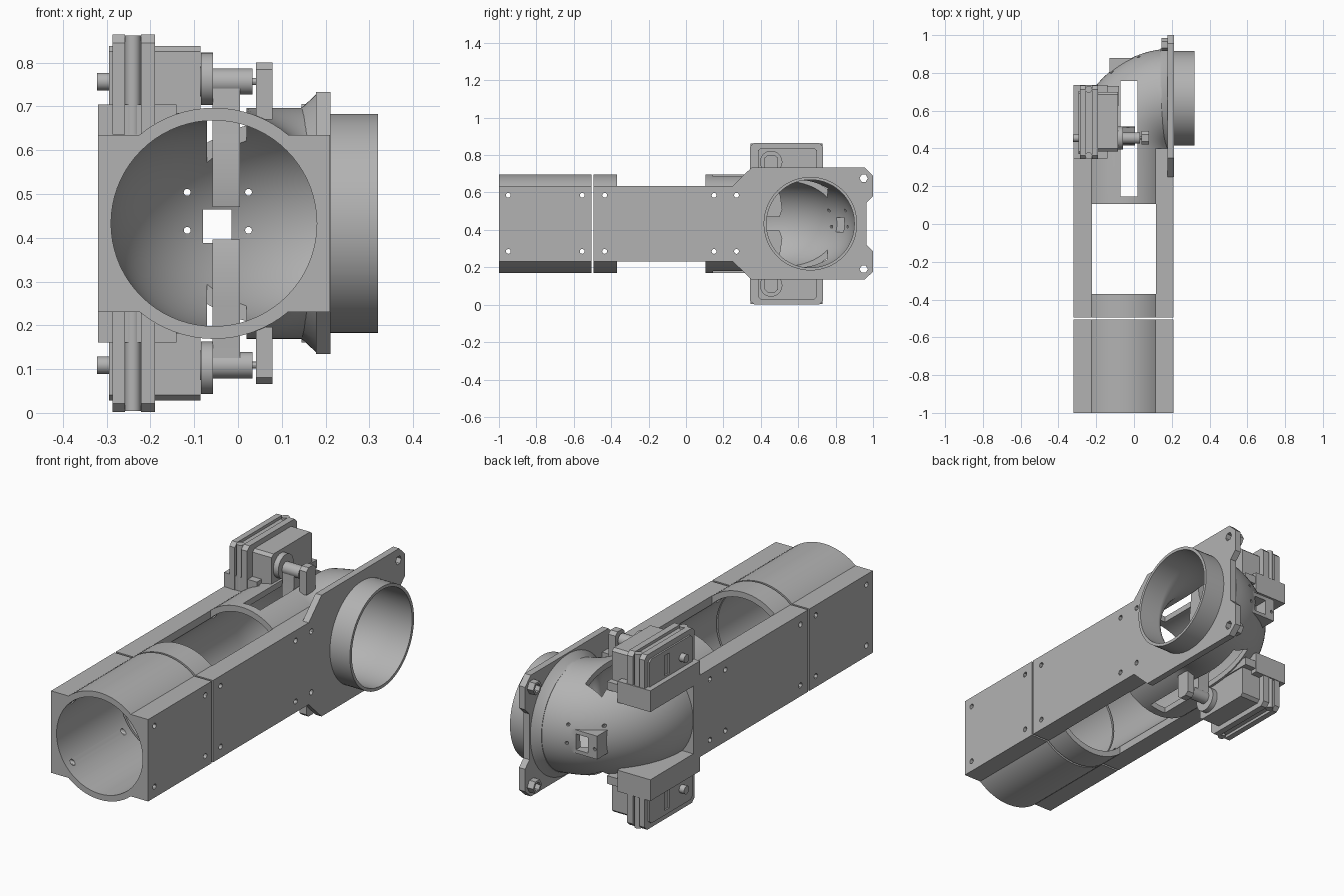
import bpy, bmesh, math
from mathutils import Vector

if "Cube" in bpy.data.objects:
    bpy.data.objects.remove(bpy.data.objects["Cube"])

CX, CZ = -0.055, 0.433            # tube axis
R_OUT, R_IN, BEND = 0.264, 0.235, 0.265
OUT_Y = 0.665                     # outlet axis

grey = bpy.data.materials.new("plain grey")
grey.use_nodes = True
colour = (0.45, 0.45, 0.45, 1)
grey.diffuse_color = colour
grey.node_tree.nodes["Principled BSDF"].inputs["Base Color"].default_value = colour


def loft(name, rings):
    """Closed solid skinned through rings of points."""
    bm = bmesh.new()
    loops = [[bm.verts.new(p) for p in ring] for ring in rings]
    n = len(loops[0])
    for a, b in zip(loops, loops[1:]):
        for i in range(n):
            j = (i + 1) % n
            bm.faces.new((a[i], a[j], b[j], b[i]))
    bm.faces.new(loops[0])
    bm.faces.new(loops[-1])
    bmesh.ops.recalc_face_normals(bm, faces=bm.faces)
    mesh = bpy.data.meshes.new(name)
    bm.to_mesh(mesh)
    bm.free()
    mesh.materials.append(grey)
    ob = bpy.data.objects.new(name, mesh)
    bpy.context.collection.objects.link(ob)
    return ob


def place(axis, p, t):
    u, v = p
    return Vector({"x": (t, u, v), "y": (u, t, v), "z": (u, v, t)}[axis])


def prism(name, pts, axis, a, b):
    return loft(name, [[place(axis, p, t) for p in pts] for t in (a, b)])


def box(name, x, y, z):
    return prism(name, [(x[0], y[0]), (x[1], y[0]), (x[1], y[1]), (x[0], y[1])], "z", *z)


def circle(c, r, n=32):
    return [(c[0] + r * math.cos(math.tau * i / n), c[1] + r * math.sin(math.tau * i / n))
            for i in range(n)]


def rod(name, axis, c, r, a, b, n=32):
    return prism(name, circle(c, r, n), axis, a, b)


def pipe(name, r, y_start, x_end, n=72, steps=24):
    """Round bar running along y, then bending to +x."""
    centre = Vector((CX + BEND, OUT_Y - BEND, CZ))
    stations = [(Vector((CX, y_start, CZ)), Vector((-1, 0, 0)))]
    for i in range(steps + 1):
        t = math.pi / 2 * i / steps
        side = Vector((-math.cos(t), math.sin(t), 0))
        stations.append((centre + side * BEND, side))
    stations.append((Vector((x_end, OUT_Y, CZ)), Vector((0, 1, 0))))
    return loft(name, [[c + side * u + Vector((0, 0, v)) for u, v in circle((0, 0), r, n)]
                       for c, side in stations])


def combine(ob, others, operation):
    for other in others:
        mod = ob.modifiers.new("bool", "BOOLEAN")
        mod.object, mod.operation, mod.solver = other, operation, "EXACT"
        dg = bpy.context.evaluated_depsgraph_get()
        mesh = bpy.data.meshes.new_from_object(ob.evaluated_get(dg))
        ob.modifiers.clear()
        ob.data = mesh
        bpy.data.objects.remove(other)


def flip(z, s):
    """Mirror a height about the tube axis for the lower set."""
    return CZ + s * (z - CZ)


def wall_holes(ys):
    return [rod("hole", "x", (y, z), 0.013, -0.4, 0.4, 12) for y in ys for z in (0.285, 0.585)]


BLOCK_X, BLOCK_Z = (-0.32, 0.21), (0.231, 0.635)

# Front inlet section
inlet = box("inlet_section", BLOCK_X, (-1, -0.505), BLOCK_Z)
combine(inlet, [rod("t", "y", (CX, CZ), R_OUT, -1, -0.505, 72)], "UNION")
combine(inlet, [rod("c", "y", (CX, CZ), R_IN, -1.1, -0.4, 72)] + wall_holes((-0.95, -0.555)),
        "DIFFERENCE")

# Rear housing with open window, elbow and outlet plate
housing = box("elbow_housing", BLOCK_X, (-0.495, 0.4), BLOCK_Z)
combine(housing, [box("c", (CX - 0.168, CX + 0.172), (-0.37, 0.105), (0, 1))], "DIFFERENCE")
plate = prism("outlet_plate", [(0.25, 0.635), (0.35, 0.733), (0.955, 0.733), (1, 0.69),
                               (1, 0.58), (0.965, 0.545), (0.965, 0.32), (1, 0.286),
                               (1, 0.176), (0.955, 0.135), (0.35, 0.135), (0.25, 0.231)],
              "x", 0.178, 0.211)
collar = loft("collar", [[place("x", p, x) for p in circle((OUT_Y, CZ), r, 72)]
                         for x, r in ((0.14, 0.262), (0.15, 0.268), (0.182, 0.298))])
parts = [rod("t", "y", (CX, CZ), R_OUT, -0.495, -0.37, 72),
         pipe("t", R_OUT, 0.105, 0.2), plate, collar,
         rod("outlet_ring", "x", (OUT_Y, CZ), 0.25, 0.19, 0.32, 72),
         box("rear_mount", (-0.13, 0.0), (0.78, 0.878), (0.37, 0.485))]
for s in (1, -1):
    def zz(a, b):
        return sorted((flip(a, s), flip(b, s)))
    parts += [box("bracket", (-0.32, -0.14), (0.347, 0.735), zz(0.6, 0.705)),
              box("servo_seat", (-0.15, -0.08), (0.357, 0.73), zz(0.645, 0.685)),
              rod("nut", "x", (0.95, flip(0.676, s)), 0.034, 0.145, 0.19, 6)]
combine(housing, parts, "UNION")
cuts = [pipe("c", R_IN, -0.6, 0.4),
        box("slot", (-0.071, 0.019), (0.145, 0.757), (-0.1, 1)),
        box("rear_window", (-0.08, -0.015), (0.7, 1), (0.388, 0.465))]
cuts += wall_holes((-0.435, 0.15, 0.27))
cuts += [rod("hole", "x", (0.95, flip(0.676, s)), 0.022, 0.1, 0.3, 6) for s in (1, -1)]
cuts += [rod("hole", "y", (x, z), 0.008, 0.6, 1, 10) for x in (-0.116, 0.024) for z in (0.417, 0.504)]
combine(housing, cuts, "DIFFERENCE")

# Upper and lower servo units with gate fingers
for s, tag in ((1, "upper"), (-1, "lower")):
    def zz(a, b):
        return sorted((flip(a, s), flip(b, s)))

    def profile(pts):
        return [(y, flip(z, s)) for y, z in pts]

    def name(part):
        return f"{tag}_{part}"

    outline = profile([(0.343, 0.636), (0.343, 0.845), (0.363, 0.864), (0.712, 0.864),
                       (0.732, 0.845), (0.732, 0.636)])
    prism(name("servo_inner_clamp"), outline, "x", -0.222, -0.19)
    prism(name("servo_outer_clamp"), outline, "x", -0.287, -0.258)
    box(name("servo_core"), (-0.26, -0.22), (0.365, 0.71), zz(0.64, 0.85))
    for y, end in ((0.362, "front"), (0.713, "rear")):
        rod(name(f"{end}_clamp_pin"), "z", (-0.24, y), 0.018, *zz(0.636, 0.862), 20)
    prism(name("servo_body"), profile([(0.385, 0.68), (0.385, 0.825), (0.4, 0.838), (0.685, 0.838),
                                       (0.7, 0.825), (0.7, 0.68)]), "x", -0.195, -0.086)

    # Outer cover with a slot
    cover = prism(name("servo_cover"), profile([(0.37, 0.7), (0.37, 0.825), (0.385, 0.838),
                                                (0.69, 0.838), (0.705, 0.825), (0.705, 0.7)]),
                  "x", -0.295, -0.28)
    combine(cover, [box("c", (-0.31, -0.288), (0.55, 0.59), zz(0.715, 0.815))], "DIFFERENCE")

    # Drive train
    axis = (0.455, flip(0.757, s))
    rod(name("rear_stub"), "x", axis, 0.02, -0.322, -0.28, 24)
    rod(name("servo_output"), "x", axis, 0.034, -0.1, -0.08, 24)
    rod(name("drive_disc"), "x", (0.455, flip(0.763, s)), 0.06, -0.084, -0.057, 40)
    rod(name("drive_shaft"), "x", axis, 0.03, -0.06, 0.033, 32)
    rod(name("shaft_tip"), "x", axis, 0.008, 0.03, 0.045, 12)
    prism(name("support_lever"), profile([(0.42, 0.67), (0.42, 0.785), (0.437, 0.8), (0.475, 0.8),
                                          (0.492, 0.785), (0.492, 0.67)]), "x", 0.041, 0.079)
    prism(name("gate_finger"), profile([(0.43, 0.75), (0.425, 0.62), (0.415, 0.54), (0.43, 0.47),
                                        (0.5, 0.47), (0.515, 0.51), (0.505, 0.58), (0.485, 0.64),
                                        (0.48, 0.75)]), "x", -0.058, 0.005)

# Smooth round surfaces, keep edges sharp
for ob in bpy.context.collection.objects:
    if ob.type == "MESH" and grey.name in ob.data.materials:
        for poly in ob.data.polygons:
            poly.use_smooth = True
        ob.data.set_sharp_from_angle(angle=math.radians(30))
